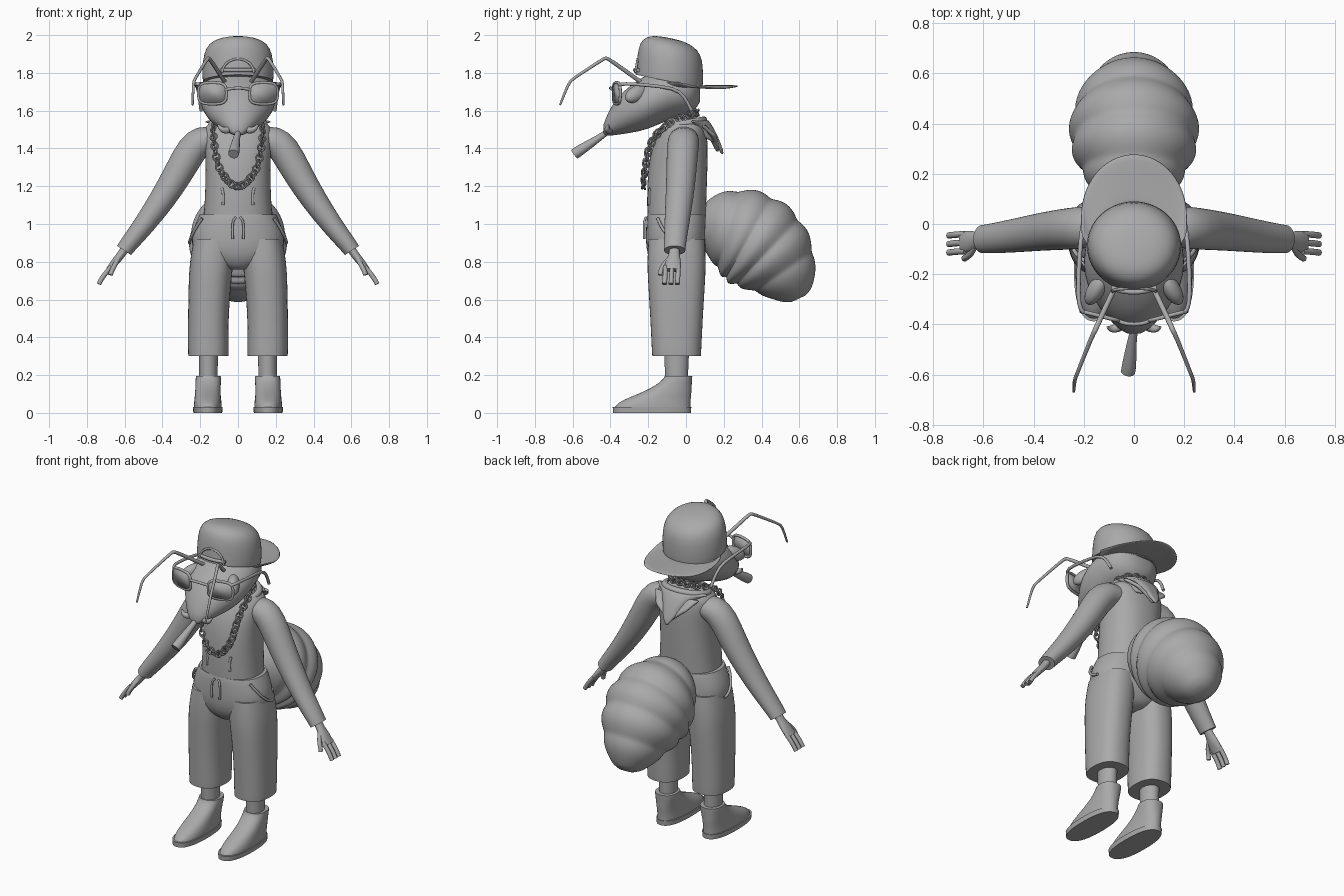
import bpy, bmesh, math
from mathutils import Vector, Matrix

old = bpy.data.objects.get("Cube")
if old:
    bpy.data.objects.remove(old, do_unlink=True)

GREY = (0.4, 0.4, 0.4, 1)
clay = bpy.data.materials.new("plain_grey")
clay.use_nodes = True
clay.diffuse_color = GREY
clay.node_tree.nodes["Principled BSDF"].inputs["Base Color"].default_value = GREY
parts = []


def finish(name, bm, subdiv=0, thick=0):
    bmesh.ops.recalc_face_normals(bm, faces=bm.faces)
    mesh = bpy.data.meshes.new(name)
    bm.to_mesh(mesh)
    bm.free()
    mesh.materials.append(clay)
    ob = bpy.data.objects.new(name, mesh)
    bpy.context.collection.objects.link(ob)
    if thick:
        ob.modifiers.new("thickness", 'SOLIDIFY').thickness = thick
    if subdiv:
        ob.modifiers.new("smooth", 'SUBSURF').levels = subdiv
        ob.modifiers["smooth"].render_levels = subdiv
    parts.append(ob)
    return ob


def sweep(name, rows, axis=None, side=(1, 0, 0), n=16, power=2, closed=False, subdiv=1):
    """Skin elliptical rings; each row is x, y, z, half width, half depth."""
    bm = bmesh.new()
    crease = bm.edges.layers.float.new("crease_edge")
    pts = [Vector(r[:3]) for r in rows]
    last, rings = len(rows) - 1, []
    for i, row in enumerate(rows):
        if axis:
            t = Vector(axis).normalized()
        elif closed:
            t = (pts[(i + 1) % len(pts)] - pts[i - 1]).normalized()
        else:
            t = (pts[min(i + 1, last)] - pts[max(i - 1, 0)]).normalized()
        u = Vector(side)
        u = (u - t * u.dot(t)).normalized()
        v = t.cross(u)
        ring = []
        for k in range(n):
            c, s = math.cos(math.tau * k / n), math.sin(math.tau * k / n)
            c = math.copysign(abs(c) ** (2 / power), c)
            s = math.copysign(abs(s) ** (2 / power), s)
            ring.append(bm.verts.new(pts[i] + u * c * row[3] + v * s * row[-1]))
        rings.append(ring)
    for a, b in zip(rings, rings[1:] + ([rings[0]] if closed else [])):
        for k in range(n):
            bm.faces.new((a[k], a[(k + 1) % n], b[(k + 1) % n], b[k]))
    if not closed:
        for ring in (rings[0], rings[-1]):
            for e in bm.faces.new(ring).edges:
                e[crease] = 1.0
    return finish(name, bm, subdiv)


def tube(name, points, r, **kw):
    return sweep(name, [(*p, r) for p in points], n=8, **kw)


def surface(name, f, nu, nv, thick):
    """Sheet from f(s, t), with s from -1 to 1 and t from 0 to 1."""
    bm = bmesh.new()
    g = [[bm.verts.new(f(2 * i / nu - 1, j / nv)) for j in range(nv + 1)] for i in range(nu + 1)]
    for i in range(nu):
        for j in range(nv):
            bm.faces.new((g[i][j], g[i + 1][j], g[i + 1][j + 1], g[i][j + 1]))
    return finish(name, bm, 1, thick)


def ball(name, loc, size, turn):
    bm = bmesh.new()
    m = Matrix.Translation(loc) @ turn @ Matrix.Diagonal((*size, 1))
    bmesh.ops.create_uvsphere(bm, u_segments=20, v_segments=12, radius=1, matrix=m)
    return finish(name, bm)


UP, FWD = (0, 0, 1), (0, -1, 0)

# Body and trousers
sweep("torso", [(0, -.05, 1.03, .185, .155), (0, -.05, 1.1, .178, .158), (0, -.045, 1.3, .17, .16),
                (0, -.03, 1.42, .18, .148), (0, -.012, 1.5, .19, .12), (0, -.01, 1.54, .15, .1),
                (0, -.02, 1.57, .08, .07)], UP, n=24, power=2.3)
sweep("neck", [(0, -.03, 1.5, .075), (0, -.06, 1.66, .075)], UP)
sweep("trouser_hips", [(0, -.05, .76, .06, .1), (0, -.05, .8, .19, .145), (0, -.05, .88, .255, .165),
                       (0, -.05, .97, .24, .163), (0, -.05, 1.03, .214, .16),
                       (0, -.05, 1.05, .205, .155)], UP, n=24, power=2.3)

# Rounded abdomen with swollen bands along a drooping axis
bands = []
a, b, c = Vector((0, .1, .99)), Vector((0, .42, .98)), Vector((0, .59, .62))
for i in range(41):
    t = i / 40
    p = a * (1 - t) ** 2 + b * 2 * t * (1 - t) + c * t * t
    r = .26 * math.sin(math.pi * (.12 + .82 * t)) ** .65
    bands.append((*p, r * (.93 + .08 * abs(math.sin(math.pi * 5 * t)))))
bands.append((0, .597, .605, .04))
sweep("abdomen", bands, n=28)

# Head, reaching forward to a blunt snout
sweep("head", [(0, .075, 1.7, .06, .05), (0, .05, 1.7, .13, .1), (0, 0, 1.7, .175, .13),
               (0, -.1, 1.69, .2, .14), (0, -.2, 1.65, .205, .152), (0, -.3, 1.605, .165, .125),
               (0, -.37, 1.57, .11, .1), (0, -.42, 1.52, .06, .055), (0, -.437, 1.5, .025, .025)],
      FWD, n=24)

# Backwards cap with brim and strap arch
sweep("cap_crown", [(0, -.09, 1.755, .187, .182), (0, -.087, 1.78, .19, .182), (0, -.083, 1.87, .188, .178),
                    (0, -.082, 1.93, .172, .165), (0, -.085, 1.965, .138, .13),
                    (0, -.088, 1.982, .08, .08), (0, -.09, 1.985, .02, .02)], (0, .2, 1), n=28)


def brim(s, t):
    ang = s * 1.75
    x, y = math.sin(ang), math.cos(ang)
    outer = .04 + .24 * y if y > 0 else .04 + .5 * y
    return (x * (.165 + .045 * t), (-.08 + .155 * y) * (1 - t) + outer * t,
            1.735 - .035 * x * x * t * max(y, 0) - .12 * min(y, 0))


surface("cap_brim", brim, 24, 4, .01)
arch = [(.085 * math.cos(math.pi * k / 10), -.268 + .012 * math.sin(math.pi * k / 10),
         1.8 + .075 * math.sin(math.pi * k / 10)) for k in range(11)]
tube("cap_opening_trim", arch, .007, side=FWD)
tube("cap_strap", [(x * .03, -.272 + x * x * .002, 1.815) for x in range(-3, 4)], .011, side=UP)


# Hood hanging behind the collar
def hood(s, t):
    w = 1 - s * s
    return (.185 * s * (1 - .5 * t), .03 + .085 * w + .09 * t * (.35 + .65 * w),
            1.555 - .02 * s * s - t * (.07 + .12 * (1 - abs(s))) + .02 * math.sin(math.pi * t))


surface("hood", hood, 12, 6, .02)
surface("hood_lining", lambda s, t: (.16 * s * (1 - .4 * t), .09 + .02 * (1 - s * s) + .07 * t,
                                     1.53 - t * (.05 + .1 * (1 - abs(s)))), 12, 4, .02)
sweep("collar", [(.14 * math.cos(k * math.tau / 20), -.01 + .105 * math.sin(k * math.tau / 20),
                  1.53 + .02 * math.sin(k * math.tau / 20), .022) for k in range(20)],
      side=UP, n=8, closed=True)

# Paired parts
for m, lr in ((1, "left"), (-1, "right")):
    def flip(rows):
        return [(m * r[0], *r[1:]) for r in rows]

    sweep(lr + "_trouser_leg", flip([(.157, -.05, .3, .107, .13), (.157, -.05, .32, .109, .132),
          (.158, -.05, .5, .108, .14), (.15, -.05, .68, .113, .152), (.14, -.05, .8, .118, .158),
          (.125, -.05, .92, .11, .15)]), UP, n=20, power=2.4)
    sweep(lr + "_ankle", flip([(.157, -.05, .15, .05, .06), (.157, -.05, .33, .052, .068)]), UP)
    sweep(lr + "_sole", flip([(.16, -.18, 0, .077, .208), (.16, -.18, .03, .08, .21)]),
          UP, n=24, power=2.4)
    sweep(lr + "_shoe", flip([(.16, -.178, .025, .074, .203), (.16, -.172, .05, .074, .197),
          (.16, -.14, .08, .07, .167), (.16, -.1, .11, .068, .13), (.158, -.065, .145, .067, .096),
          (.157, -.043, .18, .068, .076), (.157, -.04, .195, .066, .074)]), UP, n=24, power=2.3)
    sweep(lr + "_sleeve", flip([(.11, -.01, 1.45, .075, .06), (.19, -.012, 1.445, .085, .085),
          (.245, -.018, 1.4, .085, .086), (.32, -.025, 1.26, .08, .078), (.4, -.035, 1.13, .074, .07),
          (.5, -.05, .99, .066, .057), (.59, -.06, .88, .058, .047), (.603, -.06, .86, .057, .045)]),
          side=(0, 1, 0), n=20)

    # Hand: flat palm, three fingers and a thumb
    sweep(lr + "_palm", flip([(.585, -.06, .89, .028, .025), (.62, -.062, .835, .028, .022),
          (.65, -.068, .8, .046, .022), (.685, -.072, .755, .045, .017)]), side=(0, 1, 0), n=12)
    for k in range(3):
        y = -.04 - .034 * k
        tube(f"{lr}_finger_{k + 1}", flip([(.67, y, .775), (.705, y - .002, .735),
             (.725, y - .004, .705), (.737, y - .006, .682)]), .014, side=(0, 1, 0))
    tube(lr + "_thumb", flip([(.635, -.09, .815), (.65, -.12, .785), (.668, -.133, .755),
         (.675, -.137, .73)]), .014, side=(0, 1, 0))

    # Face details
    ball(lr + "_eye", (m * .15, -.26, 1.69), (.035, .075, .042),
         Matrix.Rotation(.5, 4, 'X') @ Matrix.Rotation(m * .5, 4, 'Z'))
    sweep(lr + "_antenna", flip([(.065, -.23, 1.745, .012), (.15, -.41, 1.875, .012), (.155, -.425, 1.88, .011),
          (.165, -.44, 1.872, .01), (.23, -.605, 1.765, .008), (.237, -.62, 1.75, .009),
          (.24, -.667, 1.63, .006)]), n=8)
    sweep(lr + "_mandible", flip([(.03, -.39, 1.51, .02), (.065, -.415, 1.49, .022),
          (.095, -.42, 1.505, .015), (.105, -.41, 1.525, .005)]), side=UP, n=10)

    # Sunglasses
    rim = []
    for k in range(20):
        ca, sa = math.cos(math.tau * k / 20), math.sin(math.tau * k / 20)
        x = .135 + .075 * math.copysign(abs(ca) ** .6, ca)
        rim.append((m * x, -.385 + (x - .06) * .25, 1.692 + .057 * math.copysign(abs(sa) ** .6, sa)))
    tube(lr + "_glasses_rim", rim, .009, side=FWD, closed=True)
    bm = bmesh.new()
    bm.faces.new([bm.verts.new(p) for p in rim])
    finish(lr + "_lens", bm, 0, .006)
    tube(lr + "_glasses_arm", flip([(.2, -.352, 1.735), (.222, -.335, 1.745), (.222, -.2, 1.735),
         (.212, -.06, 1.72), (.205, -.01, 1.68), (.195, .03, 1.6)]), .01, side=UP)

    # Clothing details
    tube(lr + "_drawstring", flip([(.012, -.212, 1.035), (.028, -.222, 1.02), (.03, -.222, .97),
         (.028, -.222, .92)]), .007)
    tube(lr + "_trouser_pocket", flip([(.19, -.15, 1.03), (.232, -.125, .97), (.257, -.07, .91),
         (.256, -.02, .9)]), .009)
    tube(lr + "_jumper_pocket", flip([(.085, -.19, 1.19), (.075, -.197, 1.15), (.08, -.195, 1.1)]), .008)

tube("glasses_bridge", [(-.065, -.385, 1.71), (-.03, -.4, 1.72), (.03, -.4, 1.72), (.065, -.385, 1.71)],
     .009, side=UP)
sweep("cigar", [(.005, -.4, 1.5, .014), (-.008, -.46, 1.455, .018), (-.02, -.57, 1.385, .031),
                (-.024, -.59, 1.37, .029)], n=14)

# Neck chain: links spaced evenly along a mirrored loop
half = [(0, .06, 1.59), (.09, .03, 1.58), (.125, -.06, 1.545), (.13, -.15, 1.48), (.122, -.195, 1.4),
        (.1, -.215, 1.3), (.05, -.225, 1.225), (0, -.225, 1.2)]
loop = [Vector(p) for p in half + [(-x, y, z) for x, y, z in half[-2:0:-1]]]
dense = []
for i in range(len(loop)):
    p0, p1, p2, p3 = (loop[(i + k) % len(loop)] for k in (-1, 0, 1, 2))
    for k in range(20):
        t = k / 20
        dense.append(.5 * (2 * p1 + (p2 - p0) * t + (2 * p0 - 5 * p1 + 4 * p2 - p3) * t * t
                           + (3 * p1 - p0 - 3 * p2 + p3) * t ** 3))
count, walked, links = 0, 0, []
for p, q in zip(dense, dense[1:] + dense[:1]):
    walked += (q - p).length
    if walked > .029 * count:
        links.append((p, (q - p).normalized()))
        count += 1
for i, (p, d) in enumerate(links):
    out = Vector((p.x, p.y + .05, 0)).normalized()
    out = (out - d * out.dot(d)).normalized()
    wide = (d.cross(out) + out * (.5 if i % 2 else -.5)).normalized()
    ring = [p + d * .021 * math.cos(k * math.tau / 12) + wide * .018 * math.sin(k * math.tau / 12)
            for k in range(12)]
    sweep(f"chain_link_{i + 1}", [(*q, .0055) for q in ring], side=d.cross(wide), n=6,
          closed=True, subdiv=0)

# Smooth shading that keeps the hems and soles crisp
bpy.ops.object.select_all(action='DESELECT')
for ob in parts:
    ob.select_set(True)
bpy.context.view_layer.objects.active = parts[0]
bpy.ops.object.shade_smooth_by_angle(angle=math.radians(50))
